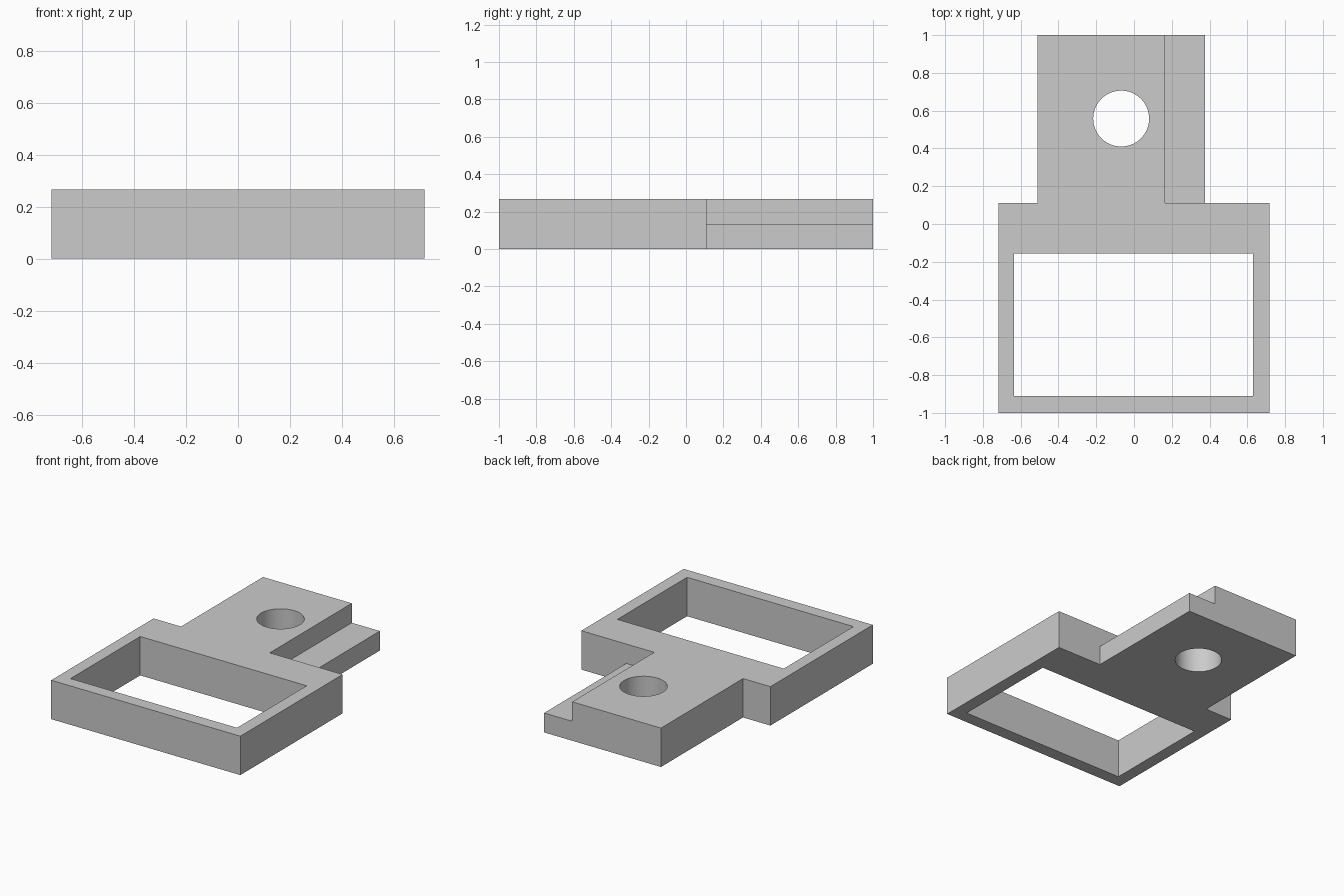
import bpy, bmesh
from mathutils import Matrix

if "Cube" in bpy.data.objects:
    bpy.data.objects.remove(bpy.data.objects["Cube"])

HEIGHT = 0.267
grey = bpy.data.materials.new("plain grey")
grey.diffuse_color = (0.6, 0.6, 0.6, 1)
grey.use_nodes = True
grey.node_tree.nodes["Principled BSDF"].inputs["Base Color"].default_value = grey.diffuse_color


def prism(name, points, z0, z1):
    """Extrude a flat outline from z0 up to z1."""
    bm = bmesh.new()
    base = bm.faces.new([bm.verts.new((x, y, z0)) for x, y in points])
    top = bmesh.ops.extrude_face_region(bm, geom=[base])["geom"]
    verts = [v for v in top if isinstance(v, bmesh.types.BMVert)]
    bmesh.ops.translate(bm, verts=verts, vec=(0, 0, z1 - z0))
    return finish(name, bm)


def finish(name, bm):
    bmesh.ops.recalc_face_normals(bm, faces=bm.faces)
    mesh = bpy.data.meshes.new(name)
    bm.to_mesh(mesh)
    bm.free()
    mesh.materials.append(grey)
    obj = bpy.data.objects.new(name, mesh)
    bpy.context.collection.objects.link(obj)
    return obj


def box(name, x0, x1, y0, y1, z0, z1):
    return prism(name, [(x0, y0), (x1, y0), (x1, y1), (x0, y1)], z0, z1)


# Frame and tab share one outline
bracket = prism("bracket", [(-0.718, -1), (0.718, -1), (0.718, 0.11), (0.377, 0.11),
                            (0.377, 1), (-0.51, 1), (-0.51, 0.11), (-0.718, 0.11)], 0, HEIGHT)

# Frame opening and stepped ledge
window = box("window_cutter", -0.634, 0.63, -0.911, -0.155, -0.1, 0.4)
ledge = box("ledge_cutter", 0.164, 0.5, 0.11, 1.1, HEIGHT / 2, 0.4)

# Round hole through the tab
bm = bmesh.new()
bmesh.ops.create_cone(bm, cap_ends=True, segments=64, radius1=0.148, radius2=0.148,
                      depth=1, matrix=Matrix.Translation((-0.068, 0.558, 0)))
hole = finish("hole_cutter", bm)

for cutter in (window, ledge, hole):
    mod = bracket.modifiers.new(cutter.name, 'BOOLEAN')
    mod.operation, mod.solver, mod.object = 'DIFFERENCE', 'EXACT', cutter
    cutter.hide_render = True
    cutter.hide_set(True)

# Apply the cuts, then smooth only the hole wall
bpy.context.view_layer.objects.active = bracket
bracket.select_set(True)
for mod in list(bracket.modifiers):
    bpy.ops.object.modifier_apply(modifier=mod.name)
for cutter in (window, ledge, hole):
    bpy.data.objects.remove(cutter)
bpy.ops.object.shade_smooth_by_angle()
